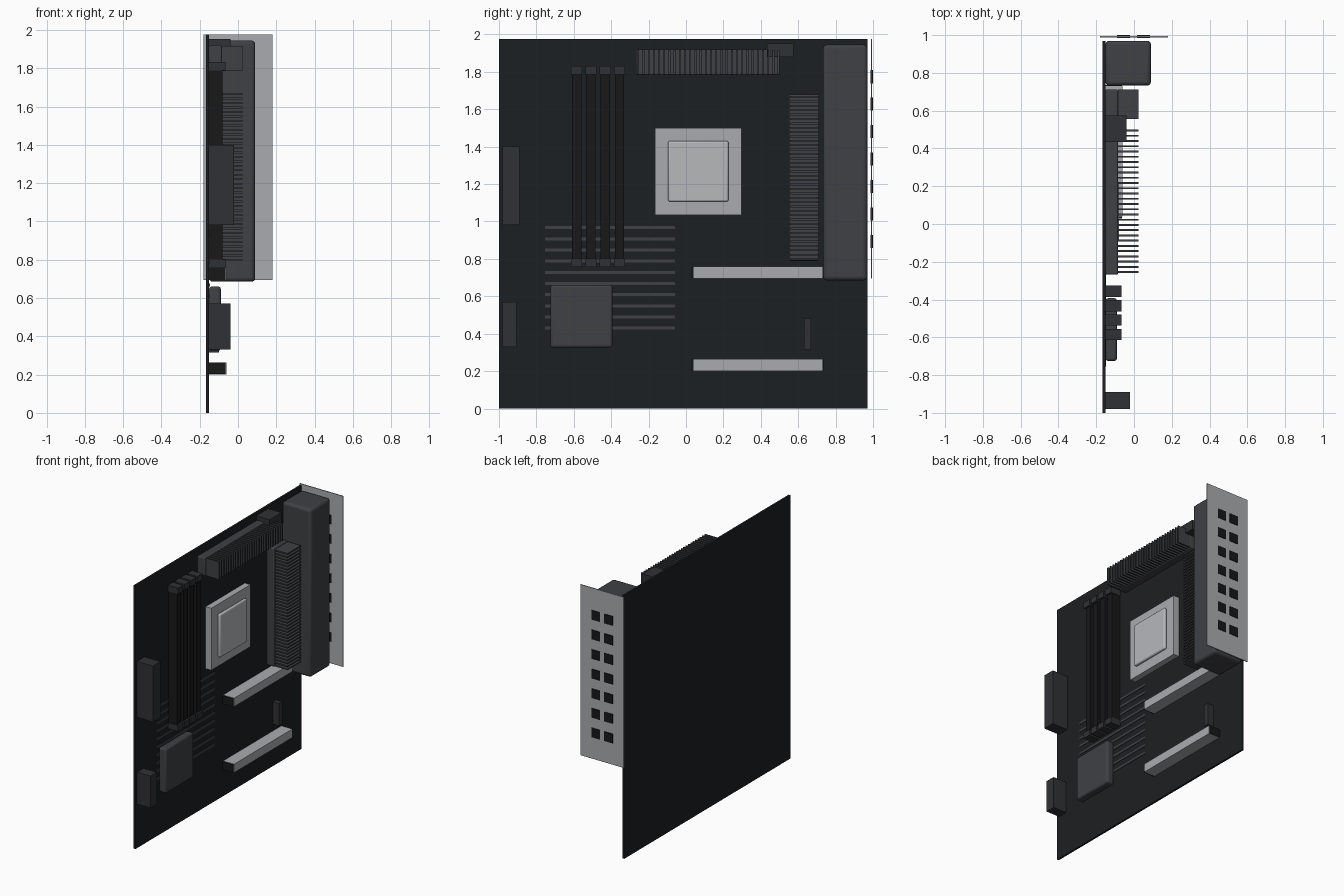
import bpy, bmesh
from mathutils import Vector

if "Cube" in bpy.data.objects:
    bpy.data.objects.remove(bpy.data.objects["Cube"])


def material(name, r, g, b):
    m = bpy.data.materials.new(name)
    m.diffuse_color = (r, g, b, 1)
    m.use_nodes = True
    m.node_tree.nodes["Principled BSDF"].inputs["Base Color"].default_value = m.diffuse_color
    return m


BOARD = material("board_black", 0.012, 0.014, 0.016)
BLACK = material("plastic_black", 0.009, 0.009, 0.01)
DARK = material("plastic_dark", 0.03, 0.031, 0.035)
SINK = material("heatsink_grey", 0.05, 0.052, 0.058)
METAL = material("metal", 0.4, 0.41, 0.43)
LID = material("metal_light", 0.47, 0.48, 0.5)

FACE = -0.151  # component side of the board


def boxes(name, spans, mat, bevel=0.0, segments=3):
    """One object made of boxes, each given as (x0, x1, y0, y1, z0, z1)."""
    bm = bmesh.new()
    for x0, x1, y0, y1, z0, z1 in spans:
        verts = bmesh.ops.create_cube(bm, size=1)["verts"]
        mid = Vector(((x0 + x1) / 2, (y0 + y1) / 2, (z0 + z1) / 2))
        for v in verts:
            v.co = Vector((v.co.x * (x1 - x0), v.co.y * (y1 - y0), v.co.z * (z1 - z0))) + mid
    mesh = bpy.data.meshes.new(name)
    bm.to_mesh(mesh)
    bm.free()
    mesh.materials.append(mat)
    ob = bpy.data.objects.new(name, mesh)
    bpy.context.collection.objects.link(ob)
    if bevel:
        mod = ob.modifiers.new("bevel", "BEVEL")
        mod.width, mod.segments = bevel, segments
        bpy.context.view_layer.objects.active = ob
        ob.select_set(True)
        bpy.ops.object.shade_smooth_by_angle()
        ob.select_set(False)
    return ob


# Circuit board and surface traces
boxes("circuit_board", [(-0.166, FACE, -1, 0.97, 0, 1.975)], BOARD)
boxes("traces", [(FACE, FACE + 0.004, -0.755, -0.06, 0.422 + i * 0.0597, 0.438 + i * 0.0597)
                 for i in range(10)], SINK)

# Processor socket and lid
boxes("processor_socket", [(FACE, -0.105, -0.167, 0.298, 1.035, 1.5)], METAL)
boxes("processor_lid", [(-0.105, -0.08, -0.096, 0.227, 1.106, 1.43)], LID, 0.01)

# Memory slots with end clips
for i in range(4):
    y = -0.585 + i * 0.0765
    boxes(f"memory_slot_{i + 1}", [(FACE, -0.08, y - 0.025, y + 0.025, 0.77, 1.82)], BLACK)
    boxes(f"memory_clips_{i + 1}", [(FACE, -0.066, y - 0.03, y + 0.03, z, z + 0.045)
                                   for z in (0.757, 1.787)], DARK)

# Rear port cover
boxes("port_cover", [(FACE, 0.09, 0.733, 0.97, 0.685, 1.945)], SINK, 0.02)

# Rear heatsink beside the ports: base and stacked fins
boxes("rear_heatsink_base", [(FACE, -0.085, 0.55, 0.712, 0.79, 1.68)], SINK, 0.008)
N = 38
boxes("rear_heatsink_fins", [(-0.086, 0.023, 0.555, 0.712, 0.799 + i * 0.866 / (N - 1) - 0.005,
                              0.799 + i * 0.866 / (N - 1) + 0.005) for i in range(N)], SINK)

# Upper heatsink: base and stacked fins
boxes("upper_heatsink_base", [(FACE, -0.085, -0.268, 0.5, 1.782, 1.92)], SINK, 0.008)
N = 28
boxes("upper_heatsink_fins", [(-0.086, 0.023, -0.255 + i * 0.75 / (N - 1) - 0.005,
                               -0.255 + i * 0.75 / (N - 1) + 0.005, 1.785, 1.917)
                              for i in range(N)], SINK)

# Expansion slots: dark core with metal armour
for i, z in enumerate((0.202, 0.697)):
    boxes(f"expansion_slot_{i + 1}", [(FACE, -0.064, 0.03, 0.735, z, z + 0.06)], BLACK)
    boxes(f"slot_armour_{i + 1}", [(FACE, -0.06, 0.04, 0.73, z - 0.002, z + 0.062)], METAL)

# Chipset heatsink
boxes("chipset_heatsink", [(FACE, -0.09, -0.725, -0.393, 0.325, 0.66)], SINK, 0.014)

# Power, drive and small board connectors
boxes("main_power_connector", [(FACE, -0.02, -0.98, -0.89, 0.98, 1.4)], DARK)
boxes("drive_connector", [(FACE, -0.04, -0.98, -0.905, 0.33, 0.57)], DARK)
boxes("upper_power_connector", [(FACE, -0.04, 0.433, 0.575, 1.88, 1.952)], DARK)
boxes("small_connector", [(FACE, -0.1, 0.63, 0.668, 0.315, 0.482)], DARK)

# Rear port plate with two columns of ports
boxes("port_plate", [(-0.18, 0.18, 0.988, 0.995, 0.695, 1.975)], METAL)
boxes("rear_ports", [(x - 0.035, x + 0.035, 0.986, 1.0, z - 0.035, z + 0.035)
                     for x in (-0.056, 0.05)
                     for z in [0.892 + i * 0.147 for i in range(7)]], BLACK)
